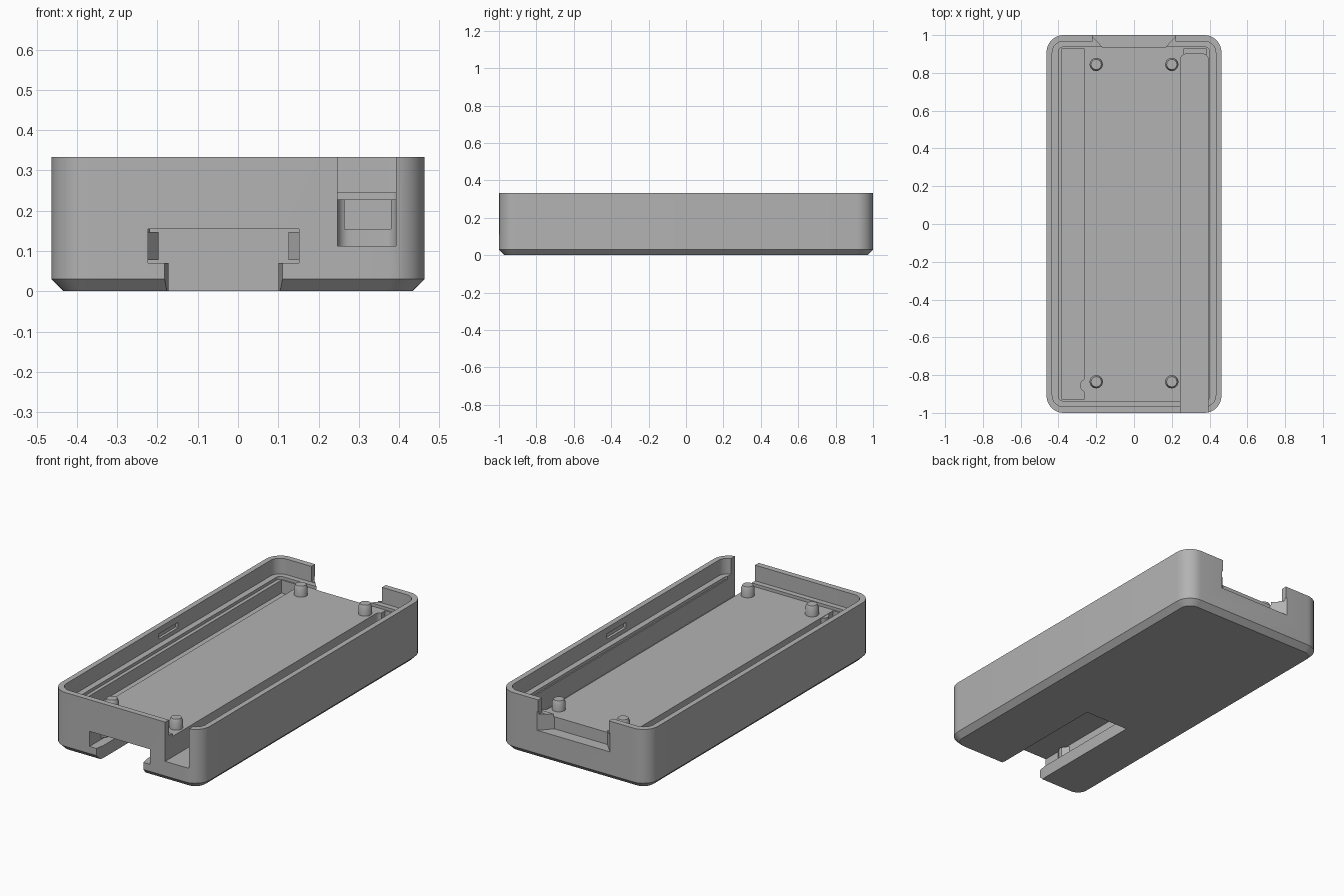
import bpy, bmesh
from math import pi, cos, sin, radians

old = bpy.data.objects.get("Cube")
if old:
    bpy.data.objects.remove(old, do_unlink=True)

grey = bpy.data.materials.new("plain grey")
grey.use_nodes = True
GREY = (0.45, 0.45, 0.45, 1)
grey.diffuse_color = GREY
grey.node_tree.nodes["Principled BSDF"].inputs["Base Color"].default_value = GREY


def loft(name, rings):
    """Closed solid through a stack of matching rings of points."""
    bm = bmesh.new()
    loops = [[bm.verts.new(p) for p in ring] for ring in rings]
    bm.faces.new(loops[0][::-1])
    bm.faces.new(loops[-1])
    n = len(loops[0])
    for a, b in zip(loops, loops[1:]):
        for i in range(n):
            j = (i + 1) % n
            bm.faces.new((a[i], a[j], b[j], b[i]))
    bmesh.ops.recalc_face_normals(bm, faces=bm.faces)
    mesh = bpy.data.meshes.new(name)
    bm.to_mesh(mesh)
    bm.free()
    mesh.materials.append(grey)
    ob = bpy.data.objects.new(name, mesh)
    bpy.context.collection.objects.link(ob)
    return ob


def round_rect(x0, x1, y0, y1, r, z, inset=0, steps=8):
    """Rounded rectangle outline at height z."""
    x0, x1, y0, y1, r = x0 + inset, x1 - inset, y0 + inset, y1 - inset, max(r - inset, 0.001)
    corners = [(x1 - r, y1 - r), (x0 + r, y1 - r), (x0 + r, y0 + r), (x1 - r, y0 + r)]
    return [(cx + r * cos((q + k / steps) * pi / 2), cy + r * sin((q + k / steps) * pi / 2), z)
            for q, (cx, cy) in enumerate(corners) for k in range(steps + 1)]


def prism(name, outline, z0, z1):
    return loft(name, [[(x, y, z) for x, y in outline] for z in (z0, z1)])


def box(name, x0, x1, y0, y1, z0, z1):
    return prism(name, [(x0, y0), (x1, y0), (x1, y1), (x0, y1)], z0, z1)


def rounded(name, x0, x1, y0, y1, r, z0, z1):
    return loft(name, [round_rect(x0, x1, y0, y1, r, z) for z in (z0, z1)])


def disc(x, y, z, r, n=24):
    return [(x + r * cos(2 * pi * i / n), y + r * sin(2 * pi * i / n), z) for i in range(n)]


def cut(target, cutter):
    cutter.hide_render = True
    mod = target.modifiers.new(cutter.name, 'BOOLEAN')
    mod.operation, mod.solver, mod.object = 'DIFFERENCE', 'EXACT', cutter
    bpy.context.view_layer.objects.active = target
    bpy.ops.object.modifier_apply(modifier=mod.name)
    bpy.data.objects.remove(cutter, do_unlink=True)


def smooth(ob):
    bpy.ops.object.select_all(action='DESELECT')
    ob.select_set(True)
    bpy.context.view_layer.objects.active = ob
    bpy.ops.object.shade_smooth_by_angle(angle=radians(30))


W, L, H = 0.463, 1.0, 0.333
LEDGE, FLOOR, POCKET, TOP = 0.245, 0.228, 0.155, 0.4

# Outer shell with a chamfered bottom edge
case = loft("case_shell", [round_rect(-W, W, -L, L, 0.09, z, inset)
                           for z, inset in ((0, 0.03), (0.03, 0), (H, 0))])

# Lid seat, then the shallow tray inside it
cut(case, rounded("lid_seat", -0.433, 0.433, -0.967, 0.967, 0.06, LEDGE, TOP))
cut(case, rounded("tray", -0.4, 0.4, -0.937, 0.937, 0.025, FLOOR, TOP))

# Side pockets and the deeper channel that runs out of the front
for name, s in (("left", 1), ("right", -1)):
    xs = sorted((0.265 * s, 0.38 * s))
    cut(case, box(name + "_pocket", *xs, -0.93, 0.93, POCKET, TOP))
cut(case, rounded("channel", 0.247, 0.393, -1.2, 0.9, 0.03, 0.112, TOP))

# Back opening: straight through the rim, tapered through the seat below
cut(case, box("back_rim_gap", -0.22, 0.22, 0.95, 1.1, LEDGE + 0.004, TOP))
cut(case, prism("back_opening", [(-0.32, 1.1), (-0.165, 0.934), (0.165, 0.934), (0.32, 1.1)],
                0.16, LEDGE + 0.02))

# Stepped slot under the front, flared at its mouth
cx, end = -0.036, -0.27
cut(case, box("slot_upper", cx - 0.188, cx + 0.188, -1.1, end, 0.07, 0.155))
cut(case, prism("slot_lower", [(cx - 0.165, -1.1), (cx + 0.165, -1.1), (cx + 0.137, -0.95),
                               (cx + 0.137, end), (cx - 0.137, end), (cx - 0.137, -0.95)],
                -0.1, 0.1))

# Snap recesses inside both long walls
for name, s in (("left", 1), ("right", -1)):
    xs = sorted((0.42 * s, 0.448 * s))
    cut(case, box(name + "_snap_recess", *xs, -0.085, 0.085, 0.268, 0.298))
smooth(case)

# Detent bumps on the slot walls
for name, s in (("left", 1), ("right", -1)):
    x = cx + s * 0.19
    box_pts = [(x, -0.9), (x - s * 0.028, -0.86), (x - s * 0.028, -0.84), (x, -0.8)]
    prism(name + "_detent", box_pts, 0.078, 0.147)

# Small rounded bulge inside the right pocket
bulge = loft("pocket_bulge", [disc(-0.252, -0.855, z, 0.034) for z in (POCKET - 0.01, FLOOR - 0.002)])
smooth(bulge)

# Four mounting posts with chamfered tips
for side, x in (("left", 0.2), ("right", -0.2)):
    for place, y in (("front", -0.835), ("back", 0.845)):
        post = loft(f"{place}_{side}_post", [disc(x, y, z, r) for z, r in
                    ((FLOOR - 0.01, 0.035), (FLOOR + 0.04, 0.035), (FLOOR + 0.058, 0.027))])
        smooth(post)
